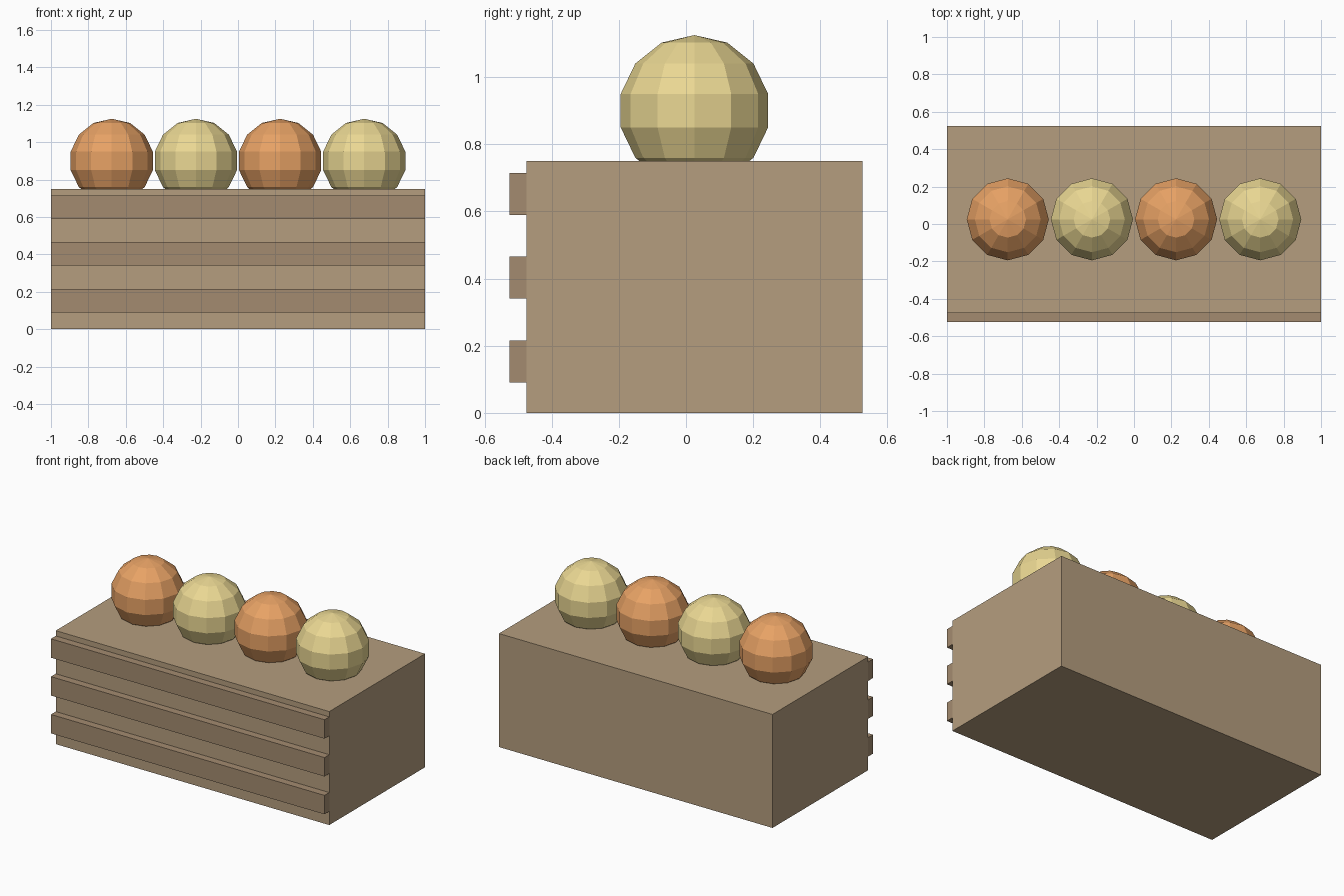
import bpy

if "Cube" in bpy.data.objects:
    bpy.data.objects.remove(bpy.data.objects["Cube"])


def material(name, color):
    mat = bpy.data.materials.new(name)
    mat.diffuse_color = (*color, 1)
    mat.use_nodes = True
    mat.node_tree.nodes["Principled BSDF"].inputs["Base Color"].default_value = mat.diffuse_color
    return mat


WOOD = material("wood", (0.46, 0.34, 0.21))
DARK_WOOD = material("dark_wood", (0.37, 0.26, 0.16))
ORANGE = material("orange_fruit", (0.80, 0.36, 0.13))
YELLOW = material("yellow_fruit", (0.82, 0.68, 0.29))


def finish(name, mat):
    obj = bpy.context.object
    obj.name = name
    obj.data.materials.append(mat)
    return obj


def box(name, low, high, mat):
    center = [(a + b) / 2 for a, b in zip(low, high)]
    bpy.ops.mesh.primitive_cube_add(size=1, location=center)
    obj = finish(name, mat)
    obj.scale = [b - a for a, b in zip(low, high)]
    bpy.ops.object.transform_apply(location=False, rotation=False, scale=True)
    return obj


# Solid crate body
box("crate_body", (-1, -0.475, 0), (1, 0.525, 0.75), WOOD)

# Three raised slats across the front
for i in range(3):
    z = 0.09 + 0.25 * i
    box(f"front_slat_{i + 1}", (-1, -0.525, z), (1, -0.475, z + 0.125), DARK_WOOD)

# Row of low-poly fruit, alternating colours, sunk slightly into the top
for i in range(4):
    bpy.ops.mesh.primitive_uv_sphere_add(
        segments=12, ring_count=7, radius=0.225,
        location=(-0.675 + 0.45 * i, 0.025, 0.9))
    finish(f"fruit_{i + 1}", YELLOW if i % 2 else ORANGE)
